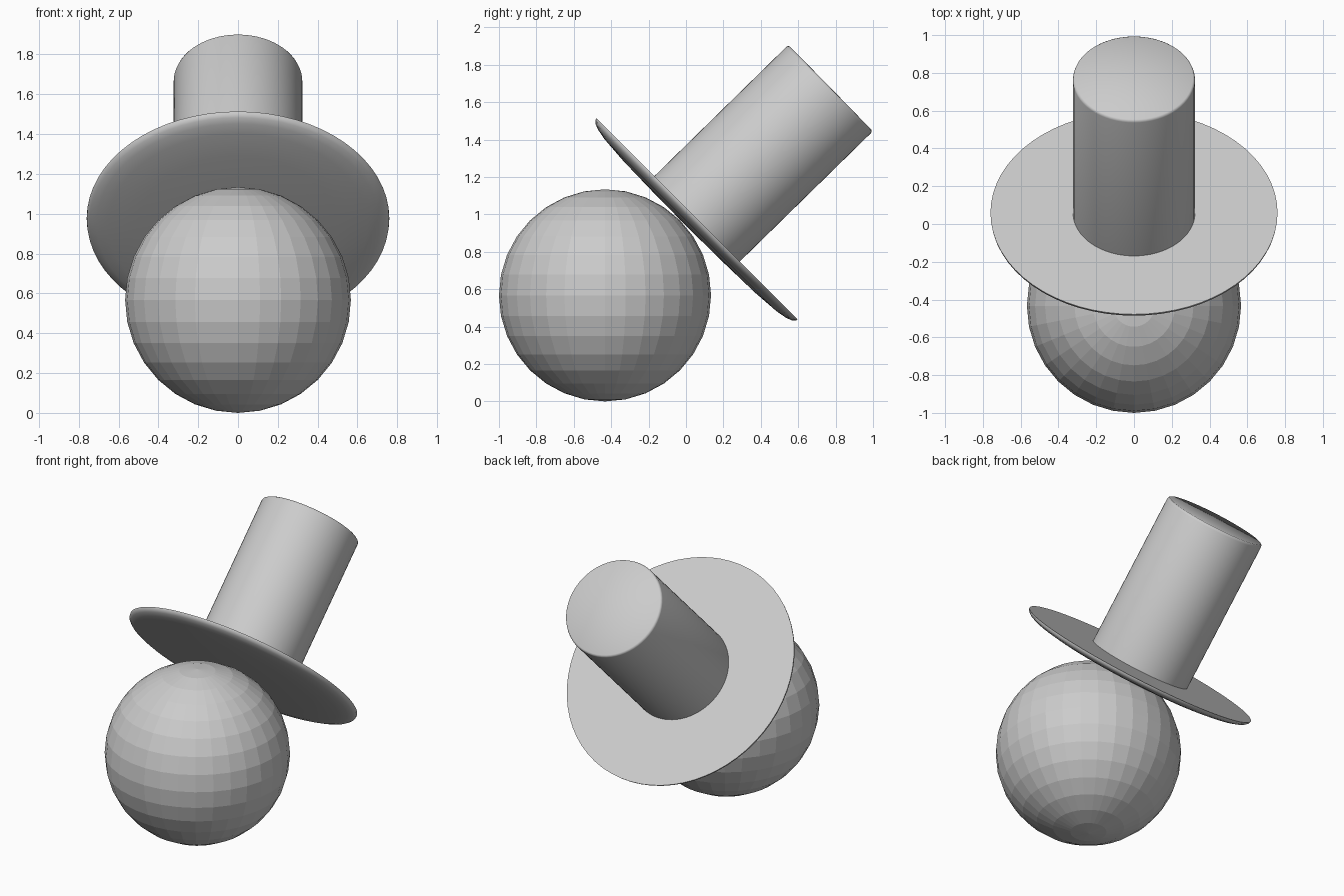
import bpy, bmesh
from math import radians
from mathutils import Matrix

if "Cube" in bpy.data.objects:
    bpy.data.objects.remove(bpy.data.objects["Cube"])

BRIM_CENTRE = (0, 0.055, 0.972)


def lathe(name, profile, tilt, steps=64):
    """Spin an (r, z) profile about a local axis leaning back by tilt degrees."""
    bm = bmesh.new()
    verts = [bm.verts.new((r, 0, z)) for r, z in profile]
    edges = [bm.edges.new(pair) for pair in zip(verts, verts[1:])]
    bmesh.ops.spin(bm, geom=verts + edges, axis=(0, 0, 1), cent=(0, 0, 0),
                   angle=radians(360), steps=steps)
    bmesh.ops.remove_doubles(bm, verts=bm.verts, dist=1e-4)
    bmesh.ops.recalc_face_normals(bm, faces=bm.faces)
    bm.transform(Matrix.Translation(BRIM_CENTRE) @ Matrix.Rotation(radians(-tilt), 4, 'X'))
    mesh = bpy.data.meshes.new(name)
    bm.to_mesh(mesh)
    bm.free()
    obj = bpy.data.objects.new(name, mesh)
    bpy.context.collection.objects.link(obj)
    bpy.ops.object.select_all(action='DESELECT')
    obj.select_set(True)
    bpy.context.view_layer.objects.active = obj
    bpy.ops.object.shade_smooth_by_angle(angle=radians(40))
    return obj


# Faceted head ball
bpy.ops.mesh.primitive_uv_sphere_add(segments=32, ring_count=16, radius=0.567,
                                     location=(0, -0.433, 0.567))
bpy.context.object.name = "ball"

# Hat brim: flat on top, gently domed underneath
lathe("hat_brim", [(0, 0.006), (0.76, 0.006), (0.758, -0.006), (0.742, -0.02),
                   (0.71, -0.032), (0.65, -0.043), (0.5, -0.054),
                   (0.25, -0.06), (0, -0.062)], 45)

# Hat crown: tall cylinder with a softened top edge
lathe("hat_crown", [(0, -0.01), (0.323, -0.01), (0.323, 0.99), (0.32, 0.999),
                    (0.312, 1.005), (0, 1.006)], 45.6)
